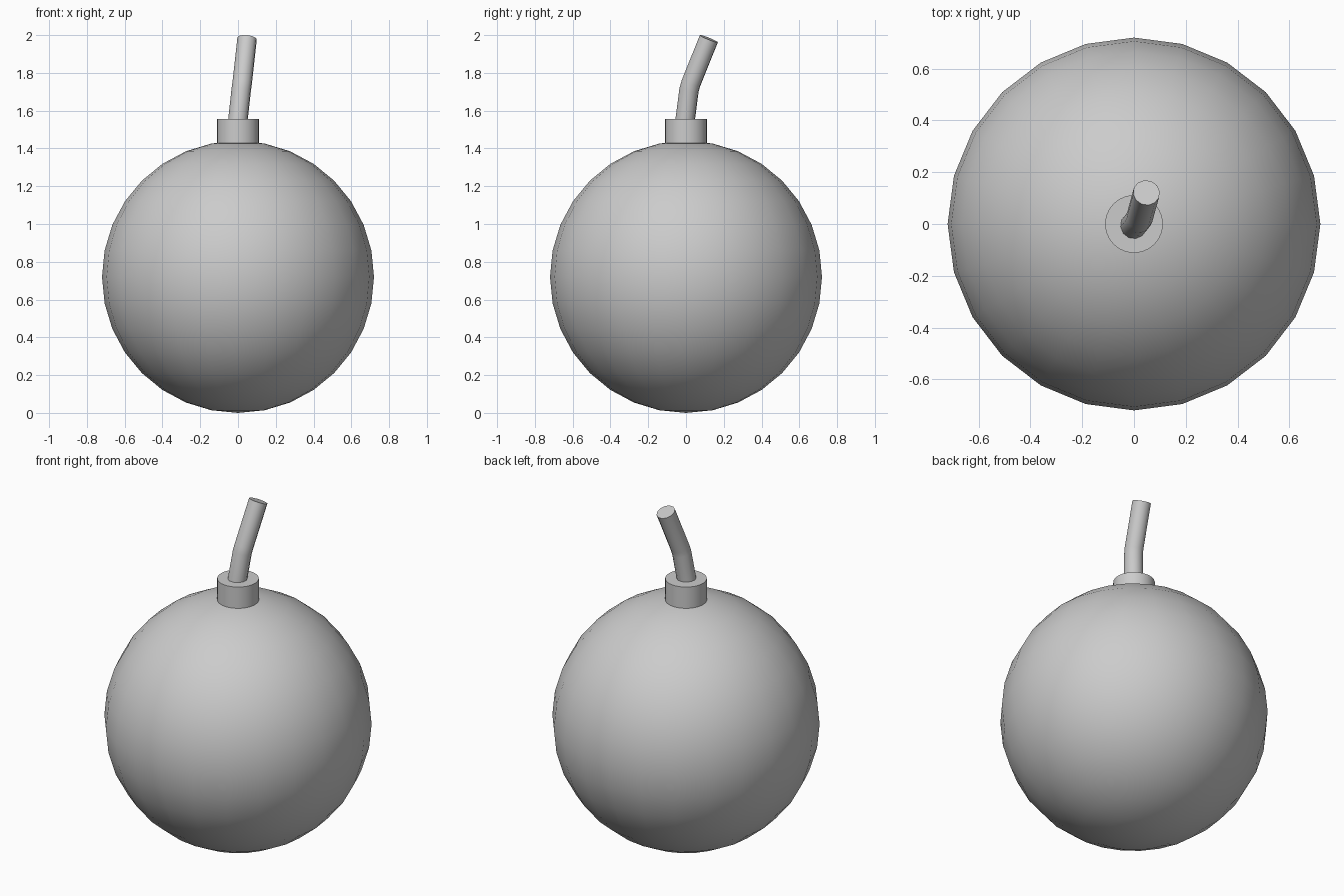
import bpy, math

if "Cube" in bpy.data.objects:
    bpy.data.objects.remove(bpy.data.objects["Cube"])


def smooth(name, angle=40):
    ob = bpy.context.object
    ob.name = name
    bpy.ops.object.shade_smooth_by_angle(angle=math.radians(angle))
    return ob


# Round body
bpy.ops.mesh.primitive_uv_sphere_add(segments=24, ring_count=16, radius=0.72,
                                     location=(0, 0, 0.72))
smooth("round_body")

# Short collar on top
bpy.ops.mesh.primitive_cylinder_add(vertices=24, radius=0.112, depth=0.135,
                                    location=(0, 0, 1.4875))
smooth("collar")

# Bent fuse: a capped round tube along a short path
path = [(-0.005, -0.016, 1.48), (0.0, -0.004, 1.555), (0.017, 0.016, 1.71),
        (0.022, 0.026, 1.745), (0.048, 0.121, 1.981)]
curve = bpy.data.curves.new("fuse", 'CURVE')
curve.dimensions = '3D'
curve.bevel_depth = 0.052
curve.bevel_resolution = 4
curve.use_fill_caps = True
spline = curve.splines.new('POLY')
spline.points.add(len(path) - 1)
for point, co in zip(spline.points, path):
    point.co = (*co, 1)
fuse = bpy.data.objects.new("fuse", curve)
bpy.context.collection.objects.link(fuse)
bpy.ops.object.select_all(action='DESELECT')
fuse.select_set(True)
bpy.context.view_layer.objects.active = fuse
bpy.ops.object.convert(target='MESH')
smooth("fuse")
